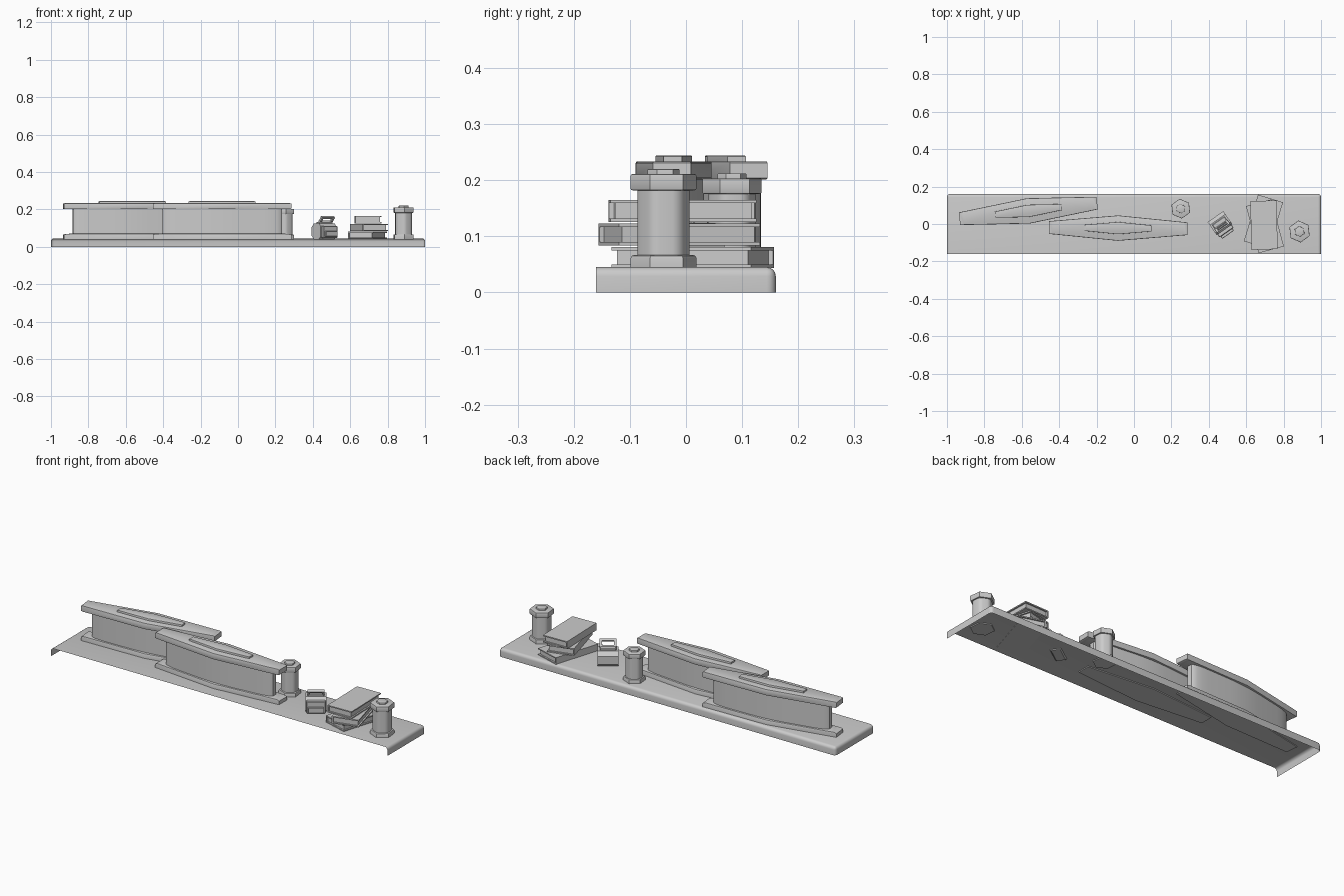
import bpy, bmesh
from math import radians, cos, sin
from mathutils import Matrix, Vector

if "Cube" in bpy.data.objects:
    bpy.data.objects.remove(bpy.data.objects["Cube"])


def finish(bm, name, mat=Matrix.Identity(4)):
    bmesh.ops.transform(bm, matrix=mat, verts=bm.verts)
    bmesh.ops.recalc_face_normals(bm, faces=bm.faces)
    me = bpy.data.meshes.new(name)
    bm.to_mesh(me)
    bm.free()
    ob = bpy.data.objects.new(name, me)
    bpy.context.collection.objects.link(ob)
    bpy.ops.object.select_all(action='DESELECT')
    ob.select_set(True)
    bpy.context.view_layer.objects.active = ob
    bpy.ops.object.shade_smooth_by_angle(angle=radians(30))
    return ob


def cube(lo, hi):
    bm = bmesh.new()
    bmesh.ops.create_cube(bm, size=1)
    for v in bm.verts:
        v.co = Vector([(a + b) / 2 + c * (b - a) for a, b, c in zip(lo, hi, v.co)])
    return bm


def box(name, lo, hi, mat, bevel=0):
    bm = cube(lo, hi)
    if bevel:
        bmesh.ops.bevel(bm, geom=bm.edges[:], offset=bevel, segments=1, affect='EDGES')
    return finish(bm, name, mat)


def prism(name, profile, axis, a, b, mat, pick=None, offset=0, segments=2):
    """Extrude a 2D profile along z or x, bevelling the picked edges."""
    bm = bmesh.new()
    to3 = (lambda p, t: (p[0], p[1], t)) if axis == 'Z' else (lambda p, t: (t, p[0], p[1]))
    face = bm.faces.new([bm.verts.new(to3(p, a)) for p in profile])
    ext = bmesh.ops.extrude_face_region(bm, geom=[face], use_keep_orig=True)
    verts = [g for g in ext['geom'] if isinstance(g, bmesh.types.BMVert)]
    bmesh.ops.translate(bm, verts=verts, vec=(0, 0, b - a) if axis == 'Z' else (b - a, 0, 0))
    if pick:
        bmesh.ops.bevel(bm, geom=[e for e in bm.edges if pick(e)], offset=offset,
                        segments=segments, profile=0.5, affect='EDGES')
    return finish(bm, name, mat)


def hexagon(r):
    return [(r * cos(radians(30 + 60 * i)), r * sin(radians(30 + 60 * i))) for i in range(6)]


def upright(e):
    return abs(e.verts[0].co.z - e.verts[1].co.z) > 1e-4


# Shelf: shell open at the front and underneath, rounded at ends and back
bm = cube((-1, -.16, 0), (1, .16, .045))
gone = [f for f in bm.faces if f.normal.y < -.5 or f.normal.z < -.5]
bmesh.ops.delete(bm, geom=gone, context='FACES')
edges = [e for e in bm.edges if len(e.link_faces) == 2]
bmesh.ops.bevel(bm, geom=edges, offset=.016, segments=4, profile=0.5, affect='EDGES')
finish(bm, "shelf")


# Hexagonal jars; the long containers are stretched versions of the same form
def jar(name, x, y, rot, sx, sy, top):
    mat = (Matrix.Translation((x, y, .04)) @ Matrix.Rotation(radians(rot), 4, 'Z')
           @ Matrix.Diagonal((sx, sy, (top - .04) / .18, 1)))
    prism(name + "_base", hexagon(.059), 'Z', 0, .027, mat,
          lambda e: not upright(e) and e.verts[0].co.z > .01, .006)
    prism(name + "_body", hexagon(.051), 'Z', .02, .145, mat, upright, .014, 4)
    prism(name + "_lid", hexagon(.059), 'Z', .142, .171, mat,
          lambda e: not upright(e), .003)
    prism(name + "_knob", hexagon(.0285), 'Z', .168, .18, mat,
          lambda e: not upright(e) and e.verts[0].co.z > .175, .0015)


jar("right_jar", .885, -.04, 6, 1, 1, .22)
jar("middle_jar", .25, .082, 6, .92, .9, .212)
jar("front_long_case", -.085, -.022, -.5, 7.25, 1.15, .244)
jar("back_long_case", -.565, .07, 6.5, 7.25, 1.15, .244)


# Stacked books: two covers, a spine and recessed pages
def book(name, x, y, z0, z1, rot):
    mat = Matrix.Translation((x, y, 0)) @ Matrix.Rotation(radians(rot), 4, 'Z')
    w, l, t = .07, .13, .006
    box(name + "_lower_cover", (-w, -l, z0), (w, l, z0 + t), mat)
    box(name + "_upper_cover", (-w, -l, z1 - t), (w, l, z1), mat)
    box(name + "_spine", (-w, -l, z0), (-w + t, l, z1), mat)
    box(name + "_pages", (-w + t, -l + .008, z0 + t), (w - .008, l - .008, z1 - t), mat)


book("bottom_book", .692, .012, .044, .081, -17)
book("middle_book", .70, -.012, .084, .123, 15)
book("top_book", .695, -.006, .126, .165, 1.5)

# Small camera-like gadget: rounded body, front slats and a raised frame
mat = Matrix.Translation((.463, 0, 0)) @ Matrix.Rotation(radians(35), 4, 'Z')
body = [(.025, .04), (.048, .06), (.048, .105), (.028, .124),
        (-.022, .124), (-.036, .11), (-.036, .055), (-.018, .04)]
prism("gadget_body", body, 'X', -.051, .051, mat)
box("gadget_front_plate", (-.046, -.056, .048), (.046, -.034, .112), mat, .003)
box("gadget_front_slat", (-.038, -.07, .056), (.038, -.054, .085), mat, .002)
box("gadget_top_block", (-.04, -.02, .12), (.04, .022, .134), mat, .003)
tilt = mat @ Matrix.Translation((0, -.005, .128)) @ Matrix.Rotation(radians(40), 4, 'X')
for side in (-1, 1):
    c = side * .036
    box("gadget_frame_post", (c - .006, -.006, 0), (c + .006, .006, .042), tilt)
box("gadget_frame_top", (-.042, -.007, .032), (.042, .007, .042), tilt)
box("gadget_frame_bottom", (-.042, -.007, 0), (.042, .007, .009), tilt)
